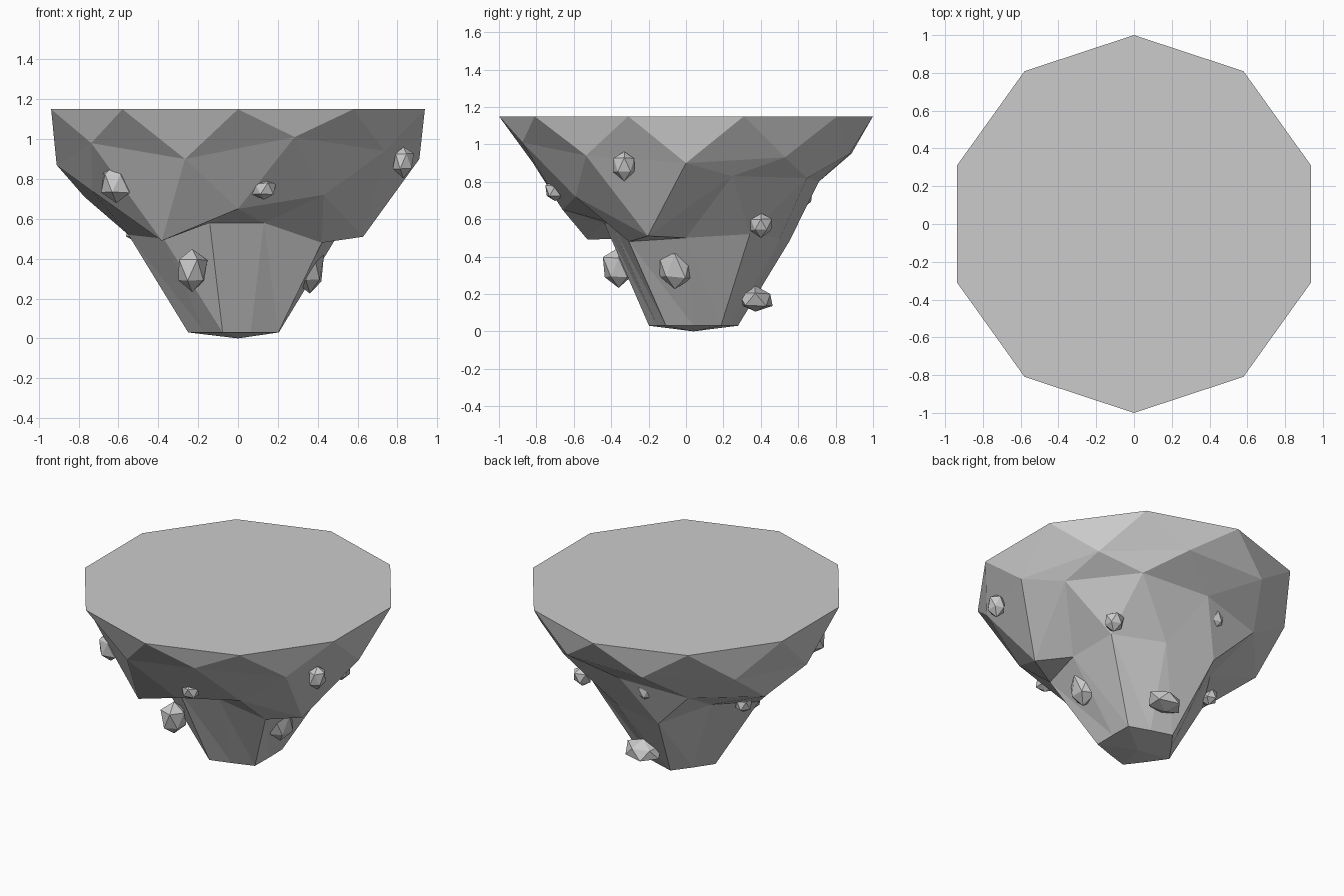
import bpy, bmesh, math, random
from mathutils import Vector

if "Cube" in bpy.data.objects:
    bpy.data.objects.remove(bpy.data.objects["Cube"])

random.seed(4)
N = 10


def finish(bm, name):
    bmesh.ops.recalc_face_normals(bm, faces=bm.faces[:])
    me = bpy.data.meshes.new(name)
    bm.to_mesh(me)
    bm.free()
    ob = bpy.data.objects.new(name, me)
    bpy.context.collection.objects.link(ob)
    return ob


def ring(bm, start, pairs, cy=0.0, sx=1.0):
    """Ring of ten verts; pairs are (radius, height) counter-clockwise."""
    out = []
    for k, (r, z) in enumerate(pairs):
        a = math.radians(start + 36 * k)
        out.append(bm.verts.new((r * math.cos(a) * sx, r * math.sin(a) + cy, z)))
    return out


def zigzag(bm, half, whole):
    """Triangles between a ring turned by 18 degrees and an unturned one."""
    for k in range(N):
        n = (k + 1) % N
        bm.faces.new((whole[k], half[k], whole[n]))
        bm.faces.new((half[k], half[n], whole[n]))


# Cliff body: flat ten-sided top, jagged skirt, recessed five-sided core
bm = bmesh.new()
top = ring(bm, 18, [(1.0, 1.15)] * N, sx=0.986)
skirt = ring(bm, 0, [(.91, .90), (.90, .93), (.92, .95), (.93, .95), (.93, .93),
                     (.91, .87), (.91, .98), (.86, .90), (.92, 1.01), (.91, .94)])
rim = ring(bm, 18, [(.80, .83), (.80, .82), (.71, .80), (.76, .75), (.81, .71),
                    (.77, .74), (.65, .49), (.66, .65), (.73, .72), (.66, .51)])
core = ring(bm, 0, [(.49, .50), (.58, .52), (.53, .50), (.58, .48), (.47, .56),
                    (.55, .52), (.46, .50), (.46, .58), (.42, .58), (.52, .48)])
foot = ring(bm, 0, [(.25 if k % 2 else .205, .03) for k in range(N)], cy=.04)
tip = bm.verts.new((0, .04, 0))

bm.faces.new(top)
zigzag(bm, top, skirt)
zigzag(bm, rim, skirt)
zigzag(bm, rim, core)
for k in range(N):
    n = (k + 1) % N
    bm.faces.new((core[k], core[n], foot[n]))
    bm.faces.new((core[k], foot[n], foot[k]))
    bm.faces.new((foot[k], foot[n], tip))
finish(bm, "cliff_body")


# Small chipped stones stuck in the cliff: centre, then half sizes
def stone(i, centre, half):
    b = bmesh.new()
    bmesh.ops.create_icosphere(b, subdivisions=1, radius=1.0)
    for v in b.verts:
        p = v.co * random.uniform(.88, 1.12)
        v.co = Vector(centre) + Vector([p[j] * half[j] for j in range(3)])
    finish(b, f"stone_{i}")


stones = [
    ((-.23, -.36, .34), (.085, .09, .115)),
    ((.36, -.06, .35), (.075, .10, .135)),
    ((.50, .40, .57), (.065, .065, .065)),
    ((.83, -.33, .89), (.055, .065, .08)),
    ((.13, -.70, .75), (.065, .055, .06)),
    ((-.61, -.50, .78), (.085, .08, .105)),
    ((.06, .37, .17), (.12, .10, .07)),
    ((-.13, .62, .72), (.06, .06, .065)),
    ((-.51, .11, .54), (.06, .065, .065)),
]
for i, (c, h) in enumerate(stones):
    stone(i + 1, c, h)
